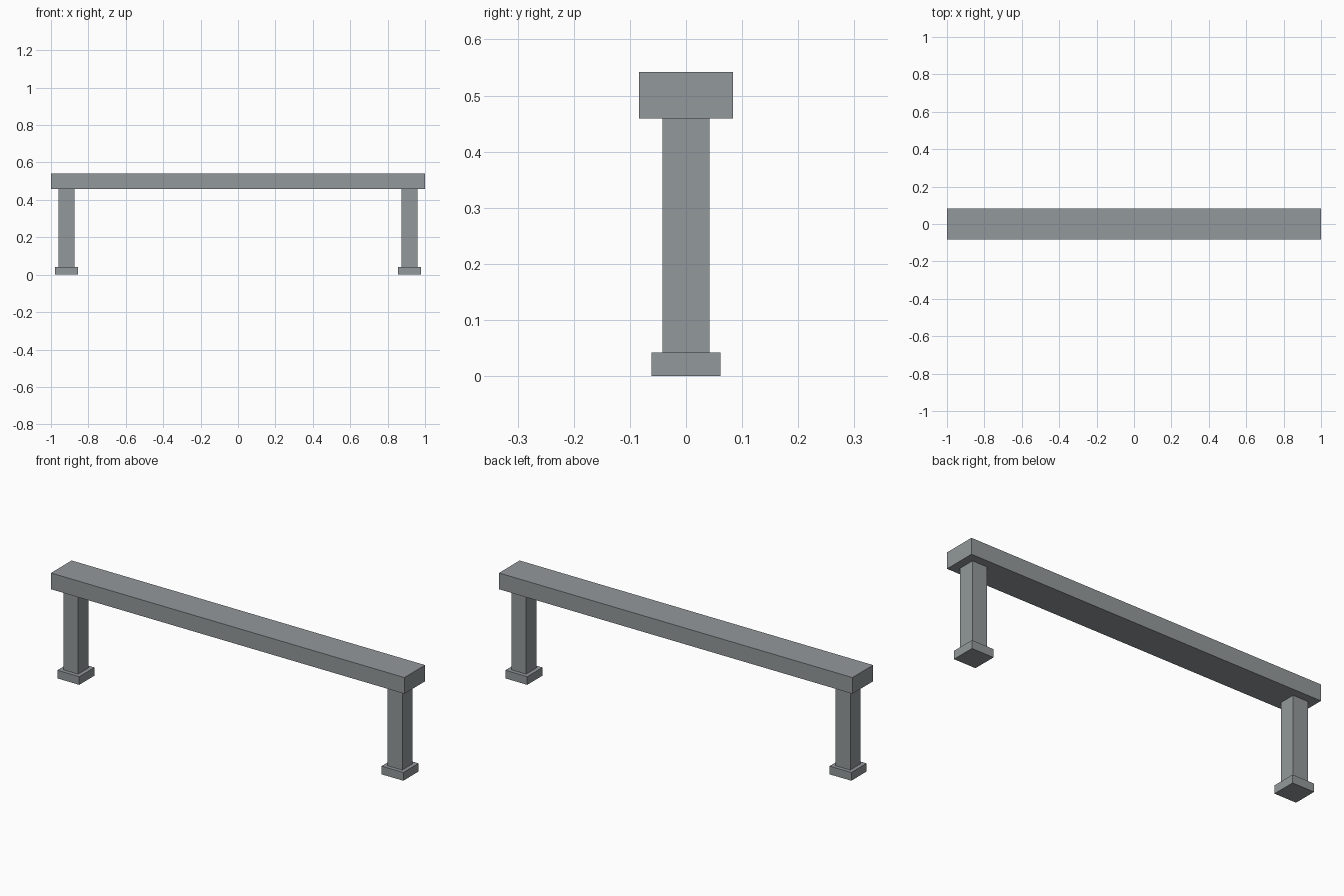
import bpy

cube = bpy.data.objects.get("Cube")
if cube:
    bpy.data.objects.remove(cube, do_unlink=True)

# Single grey finish for the whole piece
grey = bpy.data.materials.new("grey")
grey.use_nodes = True
colour = (0.29, 0.315, 0.325, 1)
grey.diffuse_color = colour
grey.node_tree.nodes["Principled BSDF"].inputs["Base Color"].default_value = colour


def box(name, x, width, depth, bottom, top):
    """Flat-sided box centred on y = 0."""
    bpy.ops.mesh.primitive_cube_add(size=1, location=(x, 0, (bottom + top) / 2))
    ob = bpy.context.object
    ob.name = name
    ob.scale = (width, depth, top - bottom)
    bpy.ops.object.transform_apply(location=False, rotation=False, scale=True)
    ob.data.materials.append(grey)
    return ob


FOOT_TOP = 0.042
LEG_TOP = 0.459
LEG_X = 0.917

# Top beam
box("beam", 0, 2, 0.167, LEG_TOP, 0.542)

# Post and base plate at each end
for side, sign in (("left", 1), ("right", -1)):
    box(side + "_post", sign * LEG_X, 0.084, 0.084, FOOT_TOP, LEG_TOP)
    box(side + "_foot", sign * LEG_X, 0.123, 0.123, 0, FOOT_TOP)
